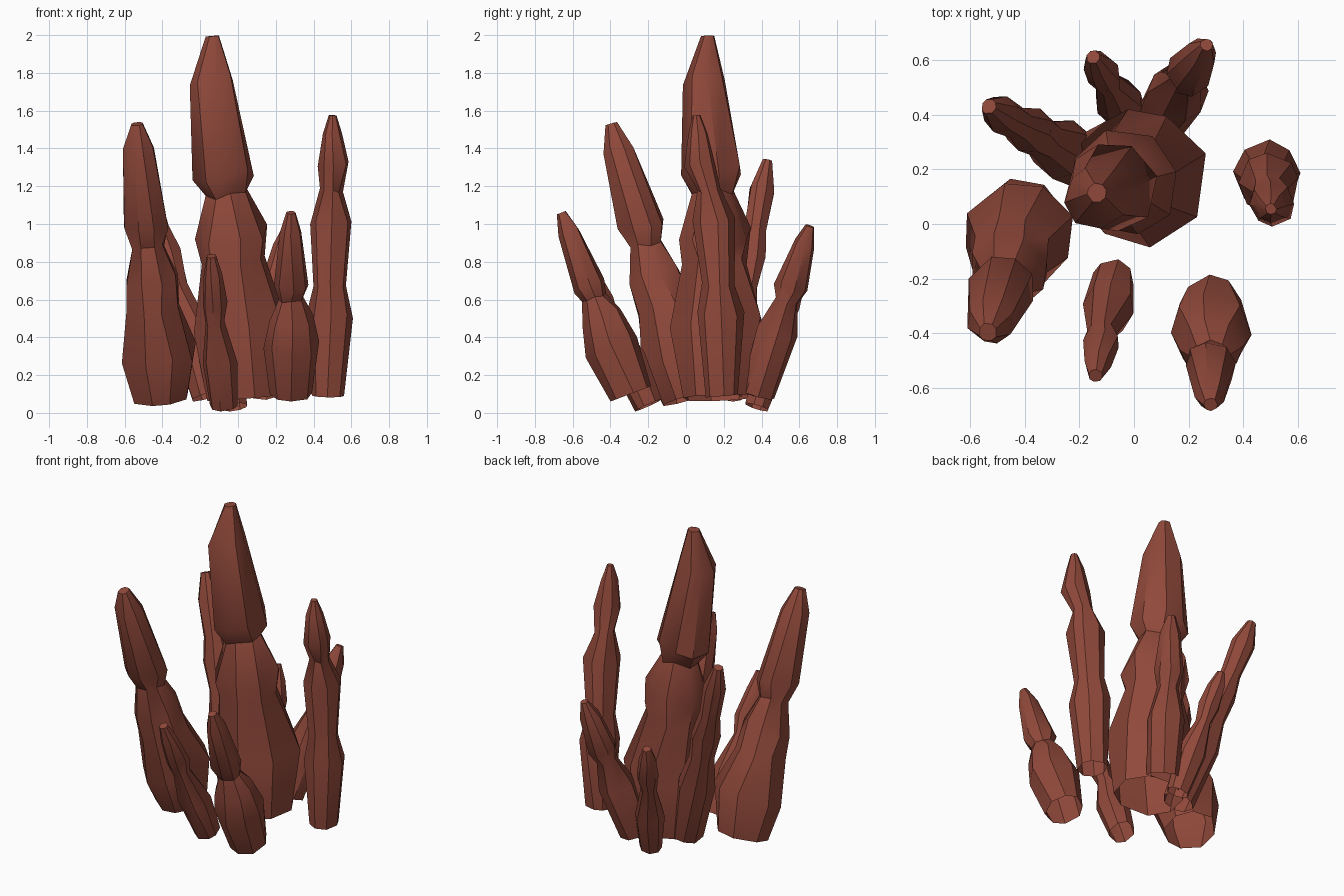
import bpy, bmesh, math, random
from mathutils import Vector

if "Cube" in bpy.data.objects:
    bpy.data.objects.remove(bpy.data.objects["Cube"])

random.seed(7)
rock = bpy.data.materials.new("red_brown_rock")
rock.diffuse_color = (0.28, 0.066, 0.043, 1)
rock.use_nodes = True
rock.node_tree.nodes["Principled BSDF"].inputs["Base Color"].default_value = rock.diffuse_color


def spire(name, base, tip, profile, sides=8):
    """Faceted open-bottomed spire: rings (height, radius, dx, dy) square to
    the line base -> tip; dx, dy shift a ring off that line."""
    base, tip = Vector(base), Vector(tip)
    axis = tip - base
    d = axis.normalized()
    u = Vector((1, 0, 0))
    u = (u - d * u.dot(d)).normalized()
    v = d.cross(u)
    bm = bmesh.new()
    rings = []
    phase = random.uniform(0, 0.7)
    stations = [(base.z, profile[0])] + profile[1:-1] + [(tip.z, profile[-1])]
    for i, (z, r, *shift) in enumerate(stations):
        c = base + axis * ((z - base.z) / axis.z)
        if shift:
            c += Vector((shift[0], shift[1], 0))
        ends = i in (0, len(stations) - 1)
        ring = []
        for k in range(sides):
            a = phase + 2 * math.pi * k / sides + random.uniform(-0.12, 0.12)
            rr = r * random.uniform(0.98, 1.08)
            lift = 0 if ends else r * random.uniform(-0.22, 0.22)
            ring.append(bm.verts.new(c + (u * math.cos(a) + v * math.sin(a)) * rr + d * lift))
        rings.append(ring)
    for lo, hi in zip(rings, rings[1:]):
        for k in range(sides):
            n = (k + 1) % sides
            bm.faces.new((lo[k], lo[n], hi[n], hi[k]))
    bm.faces.new(rings[-1])
    me = bpy.data.meshes.new(name)
    bm.to_mesh(me)
    bm.free()
    me.materials.append(rock)
    ob = bpy.data.objects.new(name, me)
    bpy.context.collection.objects.link(ob)
    bpy.ops.object.select_all(action='DESELECT')
    ob.select_set(True)
    bpy.context.view_layer.objects.active = ob
    bpy.ops.object.shade_smooth_by_angle(angle=math.radians(35))


# Tall middle spire
spire("centre_spire", (0.03, 0.175, 0.08), (-0.135, 0.115, 1.995),
      [0.2, (0.46, 0.25, 0.02, 0.01), (0.8, 0.168), (0.94, 0.195), (1.16, 0.11),
       (1.27, 0.162, -0.01, -0.005), (1.76, 0.112, -0.025, -0.025), 0.035])
# Thick spire at front left
spire("left_spire", (-0.405, 0.02, 0.08), (-0.535, -0.395, 1.53),
      [0.15, (0.31, 0.198, 0.01, 0.01), (0.57, 0.142), (0.72, 0.14, 0, -0.01),
       (0.88, 0.085), (0.98, 0.125), (1.4, 0.082), 0.033])
# Slim upright spire on the right
spire("right_spire", (0.475, 0.19, 0.09), (0.5, 0.055, 1.575),
      [0.085, (0.52, 0.118, 0.005, 0.035), (0.68, 0.085, 0, 0.035),
       (1.02, 0.11, 0, 0.045), (1.18, 0.058, 0, 0.03), (1.32, 0.08, 0.01, -0.005),
       (1.48, 0.05), 0.02])
# Short front spires leaning outward
spire("front_right_spire", (0.28, -0.295, 0.1), (0.28, -0.66, 1.06),
      [0.11, (0.36, 0.142), (0.5, 0.11), (0.61, 0.065), (0.68, 0.09),
       (0.96, 0.056), 0.025])
spire("front_small_spire", (-0.075, -0.2, 0.04), (-0.14, -0.555, 0.83),
      [0.075, (0.28, 0.093), (0.48, 0.05, -0.01, 0), (0.58, 0.064),
       (0.73, 0.048), 0.025])
# Back spires leaning outward
spire("back_left_spire", (-0.16, 0.21, 0.09), (-0.53, 0.43, 1.335),
      [0.09, (0.46, 0.11), (0.67, 0.07), (0.84, 0.085), (0.98, 0.06),
       (1.18, 0.068), 0.028])
spire("back_small_spire", (-0.015, 0.375, 0.03), (-0.15, 0.61, 0.78),
      [0.065, (0.28, 0.085), (0.47, 0.045), (0.57, 0.062), (0.7, 0.05), 0.025])
spire("back_right_spire", (0.1, 0.38, 0.1), (0.265, 0.655, 0.99),
      [0.09, (0.42, 0.108), (0.59, 0.06), (0.67, 0.085), (0.89, 0.057), 0.023])
